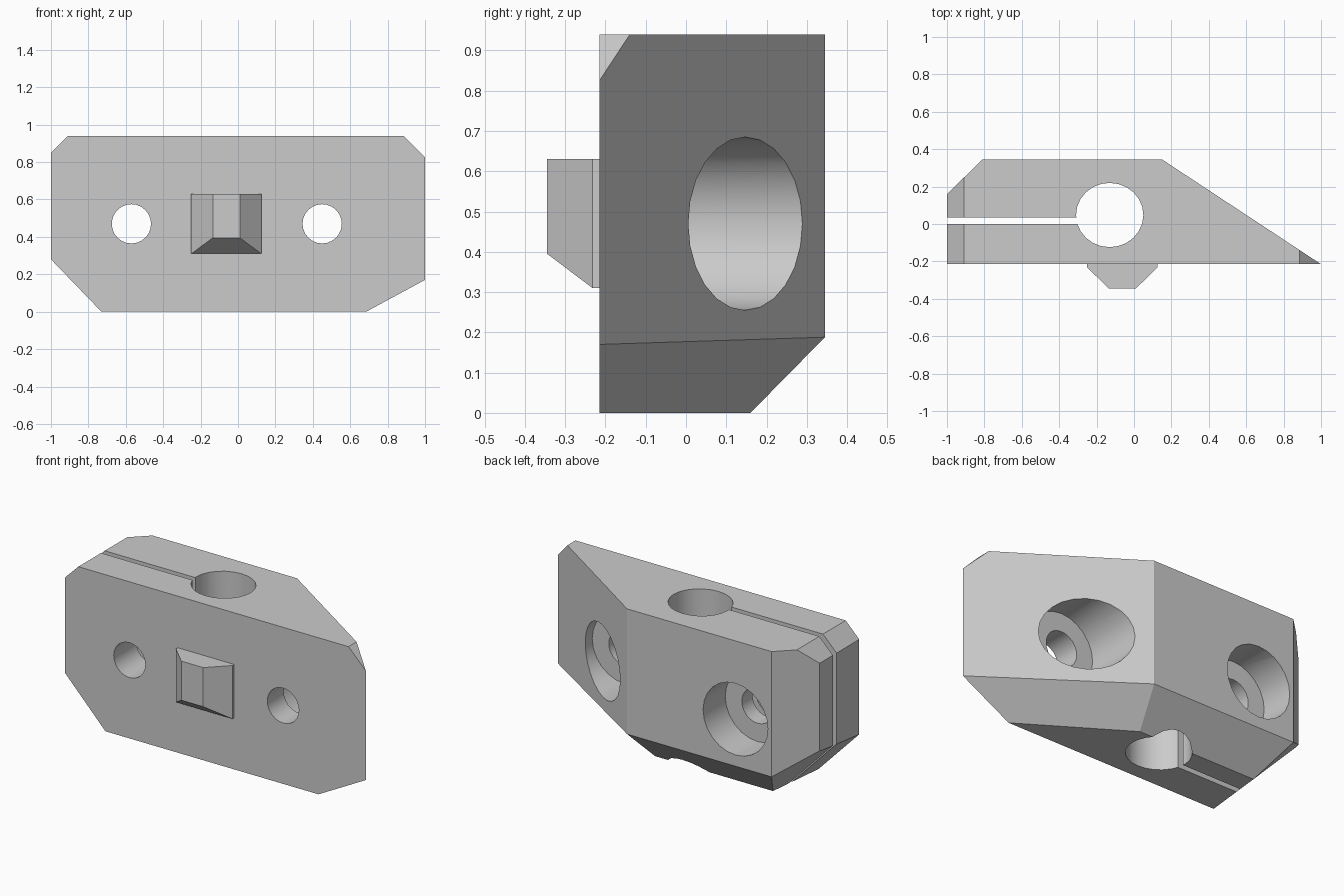
import bpy, bmesh, math
from mathutils import Vector, Matrix

cube = bpy.data.objects.get("Cube")
if cube:
    bpy.data.objects.remove(cube, do_unlink=True)

grey = bpy.data.materials.new("light_grey")
grey.use_nodes = True
colour = (0.6, 0.6, 0.6, 1)
grey.diffuse_color = colour
grey.node_tree.nodes["Principled BSDF"].inputs["Base Color"].default_value = colour


def make(name, bm):
    bmesh.ops.recalc_face_normals(bm, faces=bm.faces)
    mesh = bpy.data.meshes.new(name)
    bm.to_mesh(mesh)
    bm.free()
    mesh.materials.append(grey)
    obj = bpy.data.objects.new(name, mesh)
    bpy.context.collection.objects.link(obj)
    return obj


def box(low, high):
    bm = bmesh.new()
    low, high = Vector(low), Vector(high)
    bmesh.ops.create_cube(bm, size=1, matrix=Matrix.Translation((low + high) / 2)
                          @ Matrix.Diagonal((high - low).to_4d()))
    return bm


def slice_off(bm, a, b, c, inside):
    """Cut away the side of plane abc that does not hold the inside point."""
    a, b, c, inside = map(Vector, (a, b, c, inside))
    normal = (b - a).cross(c - a).normalized()
    if normal.dot(inside - a) > 0:
        normal.negate()
    cut = bmesh.ops.bisect_plane(bm, geom=bm.verts[:] + bm.edges[:] + bm.faces[:],
                                 plane_co=a, plane_no=normal, clear_outer=True, dist=1e-5)
    edges = [e for e in cut["geom_cut"] if isinstance(e, bmesh.types.BMEdge)]
    bmesh.ops.contextual_create(bm, geom=edges)


def cylinder(name, radius, centre, depth, along_y=False, squash=1):
    bm = bmesh.new()
    turn = Matrix.Rotation(math.pi / 2, 4, 'X') if along_y else Matrix.Diagonal((1, squash, 1, 1))
    bmesh.ops.create_cone(bm, cap_ends=True, segments=24, radius1=radius, radius2=radius,
                          depth=depth, matrix=Matrix.Translation(centre) @ turn)
    return make(name, bm)


# Clamp body: a block with sliced corners
FRONT, BACK, TOP = -0.215, 0.345, 0.94
core = (0, 0, 0.5)
bm = box((-1, FRONT, 0), (1, BACK, TOP))


def upright(p, q):
    slice_off(bm, (*p, 0), (*q, 0), (*p, 1), core)


def through(p, q):
    slice_off(bm, (p[0], 0, p[1]), (q[0], 0, q[1]), (p[0], 1, p[1]), core)


upright((-1, 0.16), (-0.81, BACK))
upright((0.15, BACK), (1, FRONT))
through((-1, 0.85), (-0.91, TOP))
through((0.885, TOP), (1, 0.825))

# Bevels around the underside
left_foot, right_foot = (-0.69, 0.16, 0), (0.09, 0.16, 0)
left_rise, back_rise = (-1, 0.16, 0.325), (0.15, BACK, 0.188)
slice_off(bm, (-0.73, FRONT, 0), (-1, FRONT, 0.28), left_foot, core)
slice_off(bm, left_foot, left_rise, (-0.81, BACK, 0.188), core)
slice_off(bm, left_foot, right_foot, back_rise, core)
slice_off(bm, (0.685, FRONT, 0), (1, FRONT, 0.17), back_rise, core)
body = make("clamp_body", bm)

# Bar bore, clamping slot and counterbored screw holes
cutters = [cylinder("bar_bore", 0.18, (-0.13, 0.048, 0.5), 2, squash=0.955),
           make("clamp_slot", box((-1.2, 0, -0.2), (-0.2, 0.035, 1.2)))]
for x, floor in ((-0.57, 0.135), (0.45, -0.06)):
    cutters.append(cylinder("screw_hole", 0.105, (x, 0, 0.47), 2, True))
    cutters.append(cylinder("counterbore", 0.215, (x, floor + 0.5, 0.47), 1, True))

bpy.context.view_layer.objects.active = body
for cutter in cutters:
    cutter.hide_render = True
    mod = body.modifiers.new(cutter.name, 'BOOLEAN')
    mod.operation, mod.solver, mod.object = 'DIFFERENCE', 'EXACT', cutter
    bpy.ops.object.modifier_apply(modifier=mod.name)
for cutter in cutters:
    bpy.data.objects.remove(cutter, do_unlink=True)

# Locating key on the front
key_middle = (-0.06, -0.25, 0.5)
bm = box((-0.25, -0.345, 0.31), (0.125, FRONT, 0.63))
for x_base, x_tip in ((-0.25, -0.135), (0.125, 0.01)):
    slice_off(bm, (x_base, -0.232, 0), (x_tip, -0.345, 0), (x_base, -0.232, 1), key_middle)
slice_off(bm, (0, -0.232, 0.31), (0, -0.345, 0.395), (1, -0.232, 0.31), key_middle)
key = make("locating_key", bm)

# Smooth bores, crisp edges
bpy.ops.object.select_all(action='DESELECT')
body.select_set(True)
bpy.ops.object.shade_smooth_by_angle(angle=math.radians(20))
